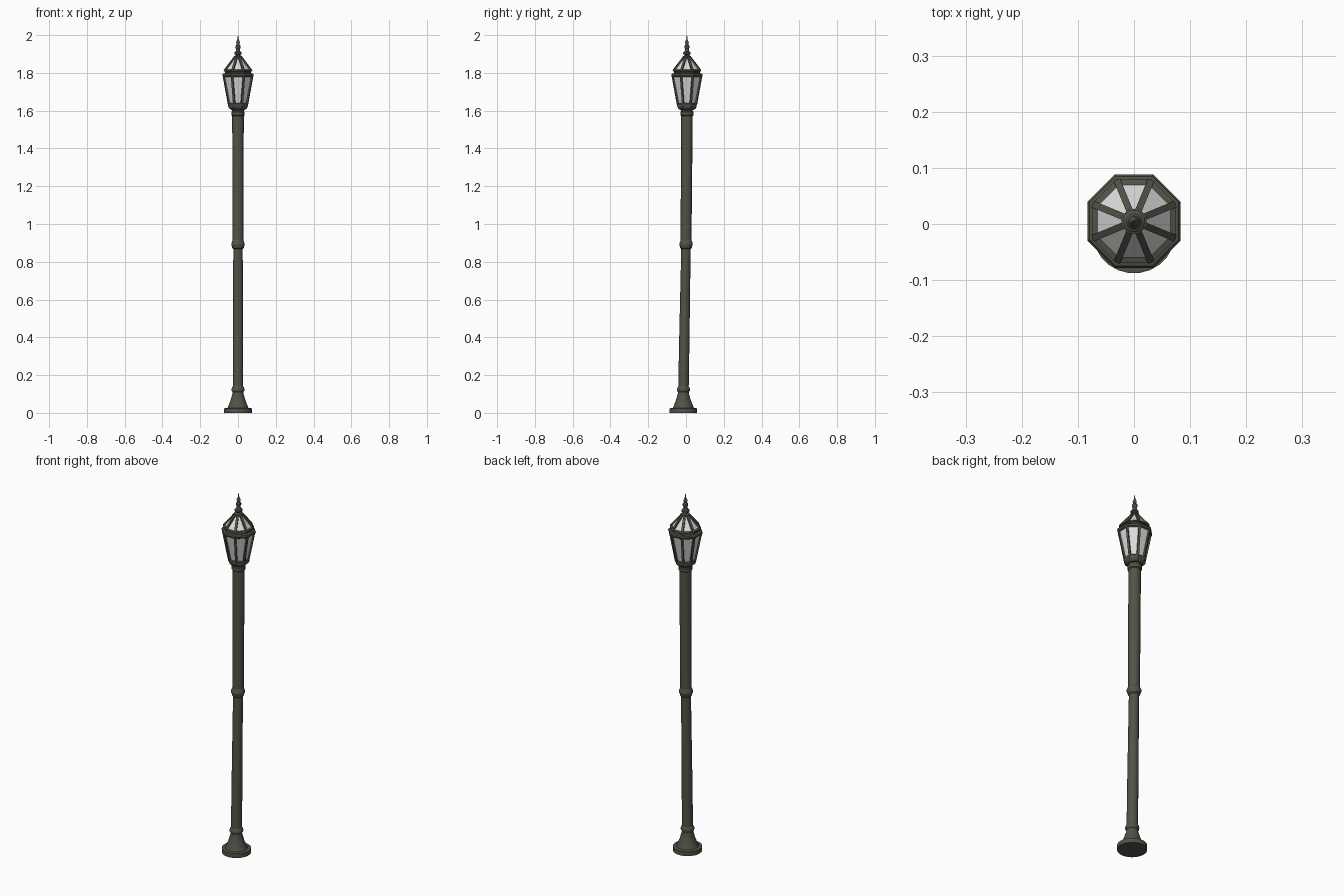
import bpy, bmesh, math
from mathutils import Vector

if "Cube" in bpy.data.objects:
    bpy.data.objects.remove(bpy.data.objects["Cube"])


def material(name, color):
    m = bpy.data.materials.new(name)
    m.diffuse_color = (*color, 1)
    m.use_nodes = True
    m.node_tree.nodes["Principled BSDF"].inputs["Base Color"].default_value = m.diffuse_color
    return m


IRON = material("dark_olive_iron", (0.085, 0.085, 0.065))
GLASS = material("pale_glass", (0.72, 0.72, 0.72))
TOP_Y = 0.005       # centre of the lantern
BASE_Y = -0.014     # centre of the foot, the post leans slightly


def lean(z):
    """Centre line of the post: lower shaft leans back, upper is nearly upright."""
    if z < 0.1:
        return BASE_Y
    if z < 0.89:
        return BASE_Y + (z - 0.1) / 0.79 * 0.014
    return min(TOP_Y, (z - 0.89) / 0.7 * TOP_Y)


def finish(name, bm, mat, smooth):
    bmesh.ops.recalc_face_normals(bm, faces=bm.faces)
    me = bpy.data.meshes.new(name)
    bm.to_mesh(me)
    bm.free()
    ob = bpy.data.objects.new(name, me)
    bpy.context.collection.objects.link(ob)
    me.materials.append(mat)
    if smooth:
        bpy.ops.object.select_all(action='DESELECT')
        ob.select_set(True)
        bpy.context.view_layer.objects.active = ob
        bpy.ops.object.shade_smooth_by_angle(angle=math.radians(35))
    return ob


def lathe(name, profile, sides, mat, center=lean, caps=True, smooth=True, flute=0):
    """Stack of rings from (radius, z) pairs; octagons have flats facing the axes."""
    bm = bmesh.new()
    rings = []
    for r, z in profile:
        ring = []
        for i in range(sides):
            a = 2 * math.pi * (i + 0.5) / sides
            rr = r - (flute if i % 2 else 0)
            ring.append(bm.verts.new((rr * math.cos(a), center(z) + rr * math.sin(a), z)))
        rings.append(ring)
    for lo, hi in zip(rings, rings[1:]):
        for i in range(sides):
            j = (i + 1) % sides
            bm.faces.new((lo[i], lo[j], hi[j], hi[i]))
    if caps:
        bm.faces.new(rings[0][::-1])
        bm.faces.new(rings[-1])
    return finish(name, bm, mat, smooth)


def ribs(name, lower, upper, width, depth):
    """Eight bars running along the octagon corners between two (radius, z) points."""
    bm = bmesh.new()
    for i in range(8):
        a = math.pi / 4 * (i + 0.5)
        out = Vector((math.cos(a), math.sin(a), 0))
        side = Vector((-math.sin(a), math.cos(a), 0)) * width / 2
        p, q = (out * r + Vector((0, TOP_Y, z)) for r, z in (lower, upper))
        along = (q - p).normalized()
        n = along.cross(side).normalized() * depth / 2
        v = [bm.verts.new(e + s * side + t * n) for e in (p, q)
             for s, t in ((-1, -1), (1, -1), (1, 1), (-1, 1))]
        bm.faces.new(v[:4])
        bm.faces.new(v[4:])
        for k in range(4):
            m = (k + 1) % 4
            bm.faces.new((v[k], v[m], v[4 + m], v[4 + k]))
    return finish(name, bm, IRON, False)


at_top = lambda z: TOP_Y

# Foot with flared cone and ring
lathe("foot", [(0.074, 0), (0.074, 0.024), (0.056, 0.026), (0.052, 0.036),
               (0.040, 0.066), (0.029, 0.104), (0.029, 0.110), (0.034, 0.116),
               (0.035, 0.124), (0.032, 0.134), (0.028, 0.140)], 24, IRON)

# Lower and upper shafts
lathe("lower_shaft", [(0.028, 0.13), (0.0275, 0.4), (0.025, 0.88)], 24, IRON)
lathe("upper_shaft", [(0.029, 0.89), (0.030, 1.2), (0.031, 1.60)], 24, IRON)

# Ring joining the shafts
lathe("middle_ring", [(0.026, 0.868), (0.031, 0.874), (0.031, 0.880), (0.036, 0.888),
                      (0.036, 0.898), (0.031, 0.908), (0.028, 0.918)], 24, IRON)

# Collar under the lantern
lathe("collar", [(0.031, 1.572), (0.035, 1.576), (0.035, 1.594), (0.031, 1.597),
                 (0.031, 1.604), (0.040, 1.608), (0.040, 1.614)], 24, IRON)

# Octagonal lantern seat and rims (radius to the corner)
lathe("lantern_seat", [(0.040, 1.604), (0.050, 1.612), (0.056, 1.622),
                       (0.056, 1.634), (0.050, 1.640)], 8, IRON, at_top, smooth=False)
lathe("eave_rim", [(0.080, 1.777), (0.087, 1.781), (0.090, 1.790), (0.086, 1.796),
                   (0.075, 1.799), (0.075, 1.806), (0.081, 1.808), (0.081, 1.814),
                   (0.070, 1.817)], 8, IRON, at_top, smooth=False)

# Glass body and glass roof
lathe("lantern_glass", [(0.050, 1.636), (0.080, 1.782)], 8, GLASS, at_top, smooth=False)
lathe("roof_glass", [(0.074, 1.812), (0.050, 1.842), (0.020, 1.880)], 8, GLASS, at_top, smooth=False)

# Iron ribs over the glass corners
ribs("body_ribs", (0.051, 1.630), (0.082, 1.788), 0.011, 0.009)
ribs("roof_ribs", (0.077, 1.812), (0.018, 1.884), 0.012, 0.008)

# Roof crown and finial
lathe("crown", [(0.020, 1.874), (0.024, 1.880), (0.024, 1.887), (0.015, 1.892)],
      8, IRON, at_top, smooth=False)
lathe("finial", [(0.013, 1.885), (0.014, 1.896), (0.020, 1.900), (0.020, 1.908),
                 (0.013, 1.913), (0.010, 1.926), (0.014, 1.934), (0.014, 1.942),
                 (0.008, 1.950), (0.010, 1.960), (0.009, 1.966), (0.004, 1.976),
                 (0.0008, 2.0)], 16, IRON, at_top)
